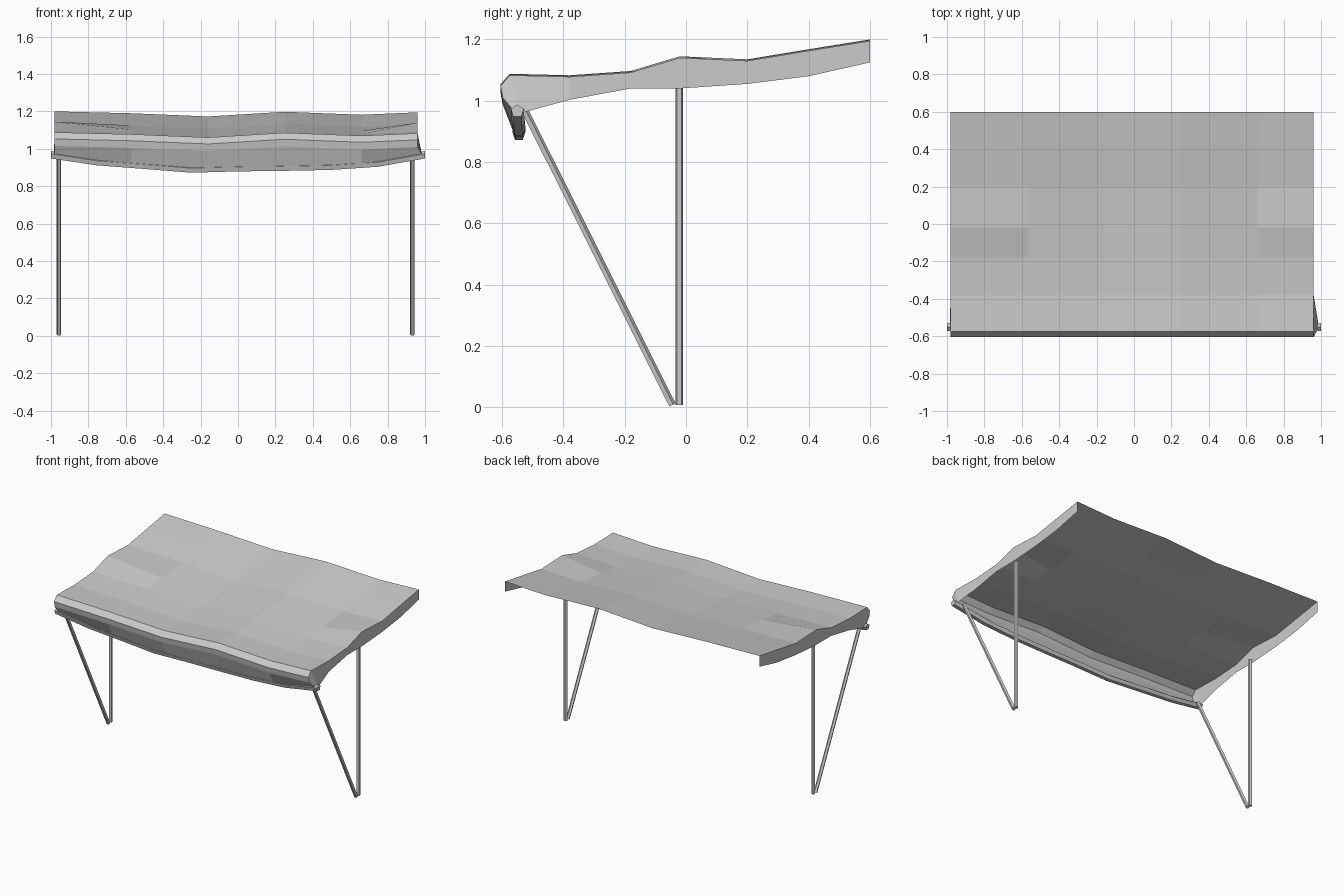
import bpy, bmesh
from mathutils import Vector

if "Cube" in bpy.data.objects:
    bpy.data.objects.remove(bpy.data.objects["Cube"])

XS = [-0.98, -0.57, -0.16, 0.25, 0.66, 0.96]
YS = [-0.575, -0.38, -0.18, -0.02, 0.2, 0.4, 0.6]
WAVE = [0.005, -0.005, -0.022, 0.003, -0.013, 0.0]      # ripple across the width
RISE = [1.083, 1.078, 1.092, 1.108, 1.13, 1.163, 1.195]  # slope front to back


def mesh_object(name, bm):
    bmesh.ops.remove_doubles(bm, verts=bm.verts, dist=0.0005)
    bmesh.ops.recalc_face_normals(bm, faces=bm.faces)
    me = bpy.data.meshes.new(name)
    bm.to_mesh(me)
    bm.free()
    ob = bpy.data.objects.new(name, me)
    bpy.context.collection.objects.link(ob)
    return ob


def sheet(bm, rows):
    """Skin a grid of points with quads."""
    grid = [[bm.verts.new(p) for p in row] for row in rows]
    for a, b in zip(grid, grid[1:]):
        for j in range(len(a) - 1):
            bm.faces.new((a[j], a[j + 1], b[j + 1], b[j]))


def tube(name, points, radius, sides=5):
    """Low-poly bar following a path."""
    pts = [Vector(p) for p in points]
    axis = (pts[-1] - pts[0]).normalized()
    u = axis.cross(Vector((0, 1, 0)) if abs(axis.y) < 0.4 else Vector((1, 0, 0))).normalized()
    w = axis.cross(u)
    from math import cos, sin, tau
    bm = bmesh.new()
    rings = [[bm.verts.new(p + radius * (u * cos(k * tau / sides) + w * sin(k * tau / sides)))
              for k in range(sides)] for p in pts]
    for a, b in zip(rings, rings[1:]):
        for k in range(sides):
            n = (k + 1) % sides
            bm.faces.new((a[k], a[n], b[n], b[k]))
    bm.faces.new(rings[0])
    bm.faces.new(rings[-1])
    return mesh_object(name, bm)


# Canopy cloth, lifted where the uprights hold it
def top_z(i, j):
    lift = 0.032 if j == 3 and i in (0, len(XS) - 1) else 0
    return RISE[j] + WAVE[i] + lift


bm = bmesh.new()
sheet(bm, [[(x, y, top_z(i, j)) for i, x in enumerate(XS)] for j, y in enumerate(YS)])

# Front valance, folding over and hanging to the sagging bar
HEM = [0.965, 0.91, 0.89, 0.893, 0.905, 0.965]
front_top = [(x, YS[0], top_z(i, 0)) for i, x in enumerate(XS)]
front_mid = [(x, -0.605, 1.048 + WAVE[i]) for i, x in enumerate(XS)]
front_low = [(x, -0.598, 1.01 + WAVE[i]) for i, x in enumerate(XS)]
front_hem = [(x, -0.56, z) for x, z in zip(XS, HEM)]
front_hem[-1] = (0.985, -0.56, 0.965)
sheet(bm, [front_top, front_mid, front_low, front_hem])

# Side valances
SIDE_HEM = [0.962, 1.003, 1.04, 1.04, 1.055, 1.08, 1.125]
for i, corner_x in ((0, -0.985), (len(XS) - 1, 0.985)):
    x = XS[i]
    low = [(x, y, z) for y, z in zip(YS, SIDE_HEM)]
    low[0] = (corner_x, -0.53, SIDE_HEM[0])
    sheet(bm, [[(x, y, top_z(i, j)) for j, y in enumerate(YS)], low])
    # close the front corner
    fan = [front_top[i], front_mid[i], front_low[i], front_hem[i], low[0]]
    bm.faces.new([bm.verts.new(p) for p in fan])
mesh_object("canopy_cloth", bm)

# Sagging front bar
tube("front_bar", [(-1.0, -0.55, 0.966), (-0.76, -0.547, 0.93), (-0.5, -0.545, 0.91),
                   (-0.25, -0.545, 0.89), (0.0, -0.545, 0.897), (0.25, -0.545, 0.9),
                   (0.5, -0.545, 0.905), (0.75, -0.547, 0.922), (1.0, -0.55, 0.966)], 0.022)

# Uprights and diagonal struts
for side, x in (("left", -0.957), ("right", 0.933)):
    tube(side + "_upright", [(x, -0.022, 0.007), (x, -0.022, 1.05)], 0.0135)
    tube(side + "_strut", [(x, -0.045, 0.007), (x, -0.525, 0.965)], 0.0125)
